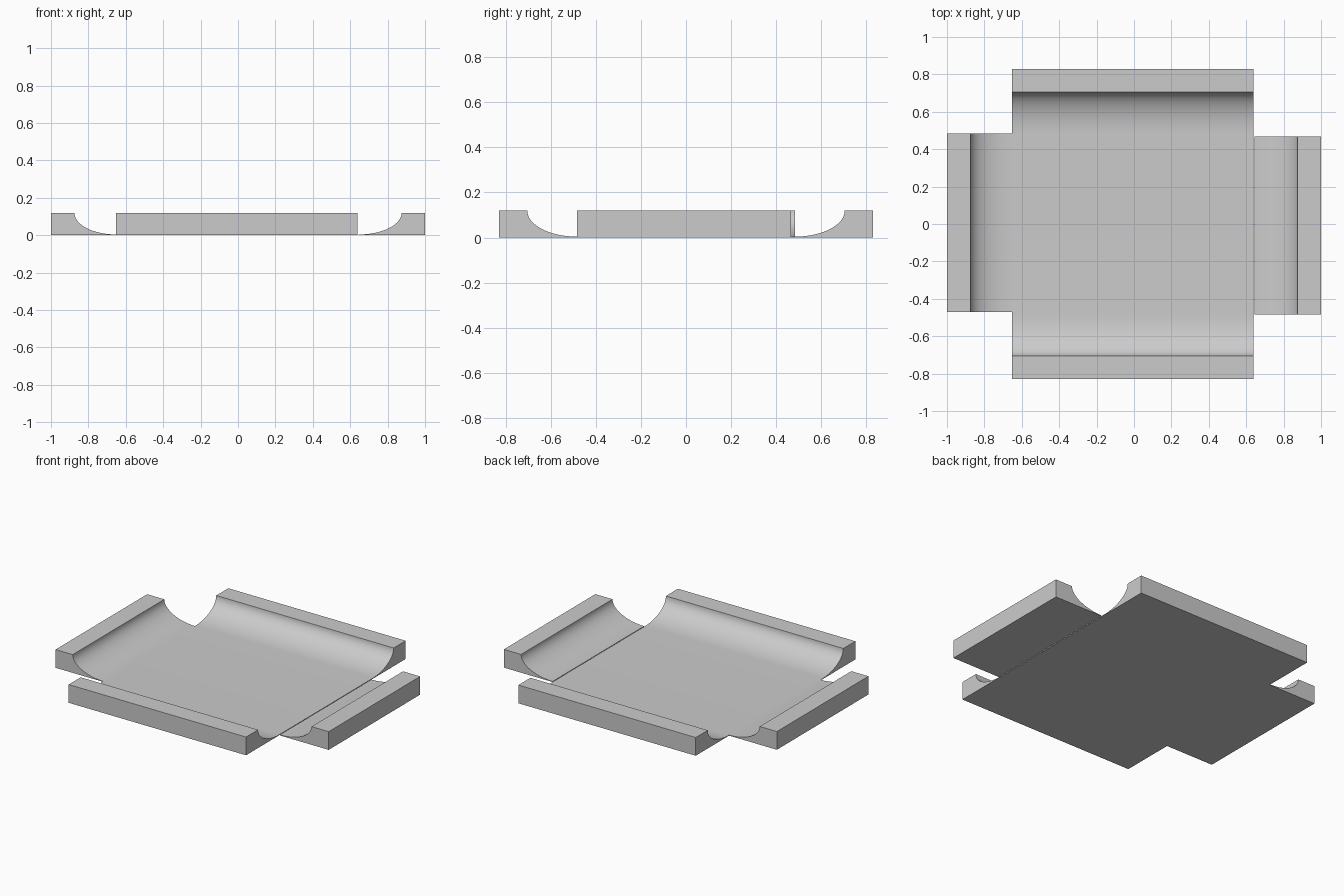
import bpy, bmesh, math

if "Cube" in bpy.data.objects:
    bpy.data.objects.remove(bpy.data.objects["Cube"])

H, FLOOR = 0.12, 0.004   # deck height, floor thickness

concrete = bpy.data.materials.new("light_grey_concrete")
concrete.diffuse_color = (0.6, 0.6, 0.6, 1)
concrete.use_nodes = True
concrete.node_tree.nodes["Principled BSDF"].inputs["Base Color"].default_value = concrete.diffuse_color


def ramp_curve(foot, lip, n=16):
    """Quarter-ellipse from the floor up to the lip of the deck."""
    return [(foot + (lip - foot) * math.sin(t), FLOOR + (H - FLOOR) * (1 - math.cos(t)))
            for t in (math.pi / 2 * i / n for i in range(n + 1))]


def extrude_profile(name, profile, place, start, end):
    """Sweep a closed profile between two positions; place maps (u, z, w) to 3D."""
    bm = bmesh.new()
    face = bm.faces.new([bm.verts.new(place(u, z, start)) for u, z in profile])
    ext = bmesh.ops.extrude_face_region(bm, geom=[face], use_keep_orig=True)
    shift = place(0, 0, end - start)
    bmesh.ops.translate(bm, vec=shift,
                        verts=[v for v in ext["geom"] if isinstance(v, bmesh.types.BMVert)])
    bmesh.ops.recalc_face_normals(bm, faces=bm.faces)
    me = bpy.data.meshes.new(name)
    bm.to_mesh(me)
    bm.free()
    me.materials.append(concrete)
    ob = bpy.data.objects.new(name, me)
    bpy.context.collection.objects.link(ob)
    bpy.ops.object.select_all(action='DESELECT')
    ob.select_set(True)
    bpy.context.view_layer.objects.active = ob
    bpy.ops.object.shade_smooth_by_angle(angle=math.radians(30))
    return ob


# Main floor with a ramp at the front and back
half = ramp_curve(0.485, 0.705) + [(0.83, H), (0.83, 0)]
main = half + [(-u, z) for u, z in reversed(half)]
extrude_profile("main_floor_and_ramps", main, lambda u, z, w: (w, u, z), -0.652, 0.64)

# Separate side ramps, slightly offset from each other
for name, side, foot, y0, y1 in (("left_ramp", -1, 0.652, -0.47, 0.483),
                                 ("right_ramp", 1, 0.645, -0.485, 0.467)):
    prof = [(foot, 0)] + ramp_curve(foot, 0.875) + [(1.0, H), (1.0, 0)]
    extrude_profile(name, prof, lambda u, z, w, s=side: (s * u, w, z), y0, y1)
